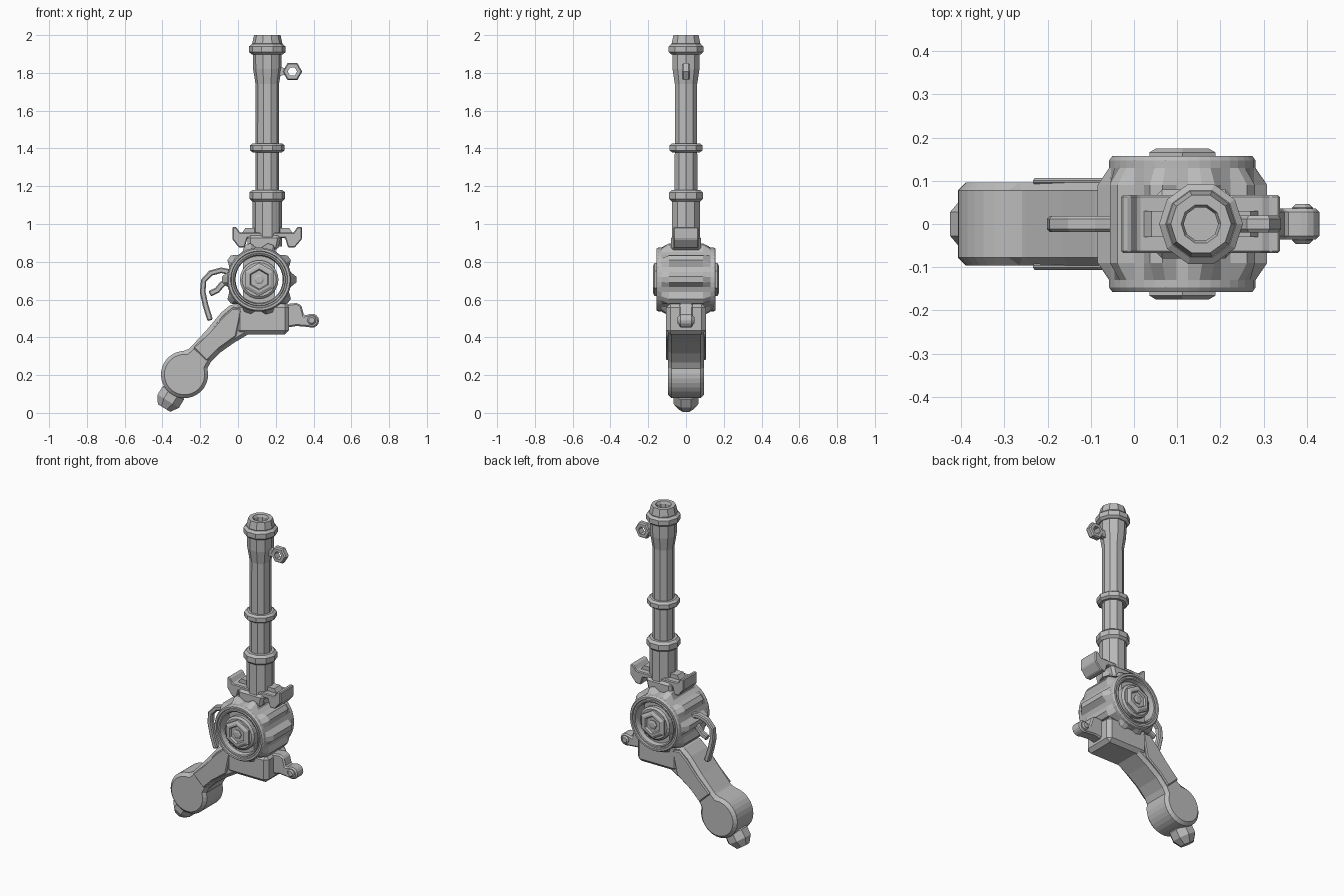
import bpy, bmesh, math
from mathutils import Vector

steel = bpy.data.materials.new("grey_steel")
steel.diffuse_color = (0.5, 0.5, 0.5, 1)


def finish(name, bm, bevel=0.0, angle=40):
    bmesh.ops.recalc_face_normals(bm, faces=bm.faces)
    me = bpy.data.meshes.new(name)
    bm.to_mesh(me)
    bm.free()
    me.materials.append(steel)
    ob = bpy.data.objects.new(name, me)
    bpy.context.collection.objects.link(ob)
    if bevel:
        m = ob.modifiers.new("chamfer", 'BEVEL')
        m.width, m.segments = bevel, 1
        m.limit_method, m.angle_limit = 'ANGLE', math.radians(angle)
    return ob


def prism(name, pts, y0, y1, bevel=0.0):
    """Extrude an outline in x, z from y0 to y1."""
    bm = bmesh.new()
    a = [bm.verts.new((x, y0, z)) for x, z in pts]
    b = [bm.verts.new((x, y1, z)) for x, z in pts]
    bm.faces.new(a)
    bm.faces.new(b[::-1])
    for i in range(len(pts)):
        j = (i + 1) % len(pts)
        bm.faces.new((a[i], a[j], b[j], b[i]))
    return finish(name, bm, bevel)


def lathe(name, prof, n, centre, axis, closed=False, start=0.0, notch=None):
    """Turn (radius, height[, notch amount]) points about an axis."""
    bm = bmesh.new()
    q = Vector((0, 0, 1)).rotation_difference(Vector(axis).normalized())
    rings = []
    for p in prof:
        ring = []
        for k in range(n):
            r = p[0] - (p[2] * notch(k) if notch and len(p) > 2 else 0)
            t = start + 2 * math.pi * k / n
            ring.append(bm.verts.new(Vector(centre) + q @ Vector((r * math.cos(t), r * math.sin(t), p[1]))))
        rings.append(ring)
    for i in range(len(rings) if closed else len(rings) - 1):
        a, b = rings[i], rings[(i + 1) % len(rings)]
        for k in range(n):
            j = (k + 1) % n
            bm.faces.new((a[k], a[j], b[j], b[k]))
    if not closed:
        bm.faces.new(rings[0])
        bm.faces.new(rings[-1])
    return finish(name, bm)


def arc(cx, cz, r, a0, a1, n):
    return [(cx + r * math.cos(math.radians(a0 + (a1 - a0) * i / n)),
             cz + r * math.sin(math.radians(a0 + (a1 - a0) * i / n))) for i in range(n + 1)]


def strap(name, pts, w, d):
    """Flat bent bar following points in x, z."""
    v = [Vector(p) for p in pts]
    left, right = [], []
    for i, p in enumerate(v):
        t = (v[min(i + 1, len(v) - 1)] - v[max(i - 1, 0)]).normalized()
        s = Vector((-t.y, t.x)) * w / 2
        left.append(tuple(p + s))
        right.append(tuple(p - s))
    return prism(name, left + right[::-1], -d, d, 0.006)


# barrel with flared muzzle and hollow bore
BX = 0.155
lathe("barrel", [(0.078, 0.88), (0.078, 1.14), (0.063, 1.15), (0.062, 1.74), (0.075, 1.82),
                 (0.077, 1.95), (0.08, 1.955), (0.07, 2.0), (0.046, 2.0), (0.04, 1.985), (0.04, 1.8)],
      10, (BX, 0, 0), (0, 0, 1))
for name, z, r, h in (("lower_band", 1.15, 0.095, 0.03), ("middle_band", 1.403, 0.092, 0.024),
                      ("muzzle_band", 1.925, 0.097, 0.027)):
    lathe(name, [(r - 0.015, z - h), (r, z - h * 0.55), (r, z + h * 0.55), (r - 0.015, z + h)],
          10, (BX, 0, 0), (0, 0, 1))

# hexagonal sight ring and its stem
lathe("sight_ring", [(0.025, -0.02), (0.045, -0.02), (0.052, -0.012), (0.052, 0.012),
                     (0.045, 0.02), (0.025, 0.02)], 6, (0.288, 0, 1.807), (0, 1, 0), closed=True)
prism("sight_stem", [(0.2, 1.84), (0.215, 1.83), (0.255, 1.825), (0.255, 1.79), (0.215, 1.785), (0.2, 1.77)],
      -0.015, 0.015)

# bracket that carries the barrel
half = [(0.185, 0.0), (0.185, 0.055), (0.115, 0.02), (0.105, 0.04), (0, 0.04)]
bracket = [(-0.03, 0.985), (-0.03, 0.92), (0.005, 0.875), (0.035, 0.875), (0.05, 0.925), (0.25, 0.925),
           (0.265, 0.875), (0.30, 0.875), (0.338, 0.92), (0.338, 0.985), (0.315, 0.985), (0.295, 0.955),
           (0.01, 0.955), (-0.01, 0.985)]
prism("barrel_bracket", bracket, -0.067, 0.067, 0.005)
prism("bracket_rail", [(0.02, 0.95), (0.29, 0.95), (0.27, 0.98), (0.04, 0.98)], -0.03, 0.03)
prism("neck", [(0.05, 0.94), (0.23, 0.94), (0.21, 0.86), (0.05, 0.86)], -0.08, 0.08, 0.015)

# toothed drum, hollow around the hub
DX, DZ = 0.112, 0.706
side = [(0.125, 0.13), (0.13, 0.152), (0.137, 0.155), (0.14, 0.148), (0.148, 0.148),
        (0.151, 0.157), (0.163, 0.157), (0.17, 0.147), (0.17, 0.13), (0.197, 0.09, 0.026)]
lathe("drum", side + [(p[0], -p[1], *p[2:]) for p in side[::-1]], 40, (DX, 0, DZ), (0, 1, 0),
      closed=True, start=-math.radians(4.5), notch=lambda k: k % 4 > 1)
lathe("hub", [(0.09, -0.155), (0.102, -0.145), (0.102, 0.145), (0.09, 0.155)], 24, (DX, 0, DZ), (0, 1, 0))
prism("hub_web", [(DX + a * 0.085, DZ + b * 0.14) for a, b in ((-1, -1), (1, -1), (1, 1), (-1, 1))],
      -0.125, 0.125)
for s, label in ((-1, "front"), (1, "back")):
    lathe(label + "_hex_cap", [(0.088, 0.15), (0.088, 0.166), (0.07, 0.175), (0.056, 0.175), (0.05, 0.163)],
          6, (DX, 0, DZ), (0, s, 0), start=math.pi / 2)
    lathe(label + "_cap_pin", [(0.028, 0.16), (0.028, 0.168), (0.018, 0.173)], 6, (DX, 0, DZ), (0, s, 0))

# lower receiver block
prism("receiver_block", [(-0.012, 0.415), (0.27, 0.415), (0.27, 0.58), (-0.012, 0.58)], -0.105, 0.105, 0.022)

# curved grip with round butt
CX, CZ = -0.283, 0.203
grip = arc(CX, CZ, 0.125, 85, 375, 24) + [(-0.145, 0.268), (-0.1, 0.315), (-0.02, 0.372), (0.07, 0.425),
                                         (0.07, 0.56), (-0.03, 0.58), (-0.09, 0.53), (-0.165, 0.44),
                                         (-0.25, 0.348)]
prism("grip", grip, -0.096, 0.096, 0.018)
panel = [(-0.238, 0.345), (-0.165, 0.275), (-0.1, 0.34), (-0.01, 0.405), (0.02, 0.55),
         (-0.03, 0.555), (-0.085, 0.505), (-0.155, 0.425)]
for s, label in ((-1, "front"), (1, "back")):
    prism(label + "_grip_panel", panel, s * 0.09, s * 0.107, 0.006)
lathe("butt_knob", [(0.05, 0.09), (0.072, 0.115), (0.072, 0.165), (0.042, 0.208)], 8,
      (CX, 0, CZ), (-0.52, 0, -0.85), start=math.pi / 8)

# trigger guard and trigger
strap("trigger_guard", [(-0.04, 0.745), (-0.09, 0.755), (-0.145, 0.74), (-0.182, 0.7), (-0.187, 0.64),
                        (-0.172, 0.57), (-0.147, 0.49)], 0.03, 0.018)
strap("trigger", [(-0.04, 0.71), (-0.085, 0.68), (-0.11, 0.65), (-0.15, 0.63)], 0.032, 0.014)

# rear lug with round pivot
lug = [(0.25, 0.45), (0.31, 0.46), (0.37, 0.455)] + arc(0.392, 0.488, 0.037, -100, 100, 8) + \
      [(0.35, 0.515), (0.335, 0.57), (0.31, 0.582), (0.25, 0.575)]
prism("rear_lug", lug, -0.036, 0.036, 0.008)
lathe("lug_pivot", [(0.016, -0.046), (0.024, -0.038), (0.024, 0.038), (0.016, 0.046)], 10,
      (0.39, 0, 0.49), (0, 1, 0))
